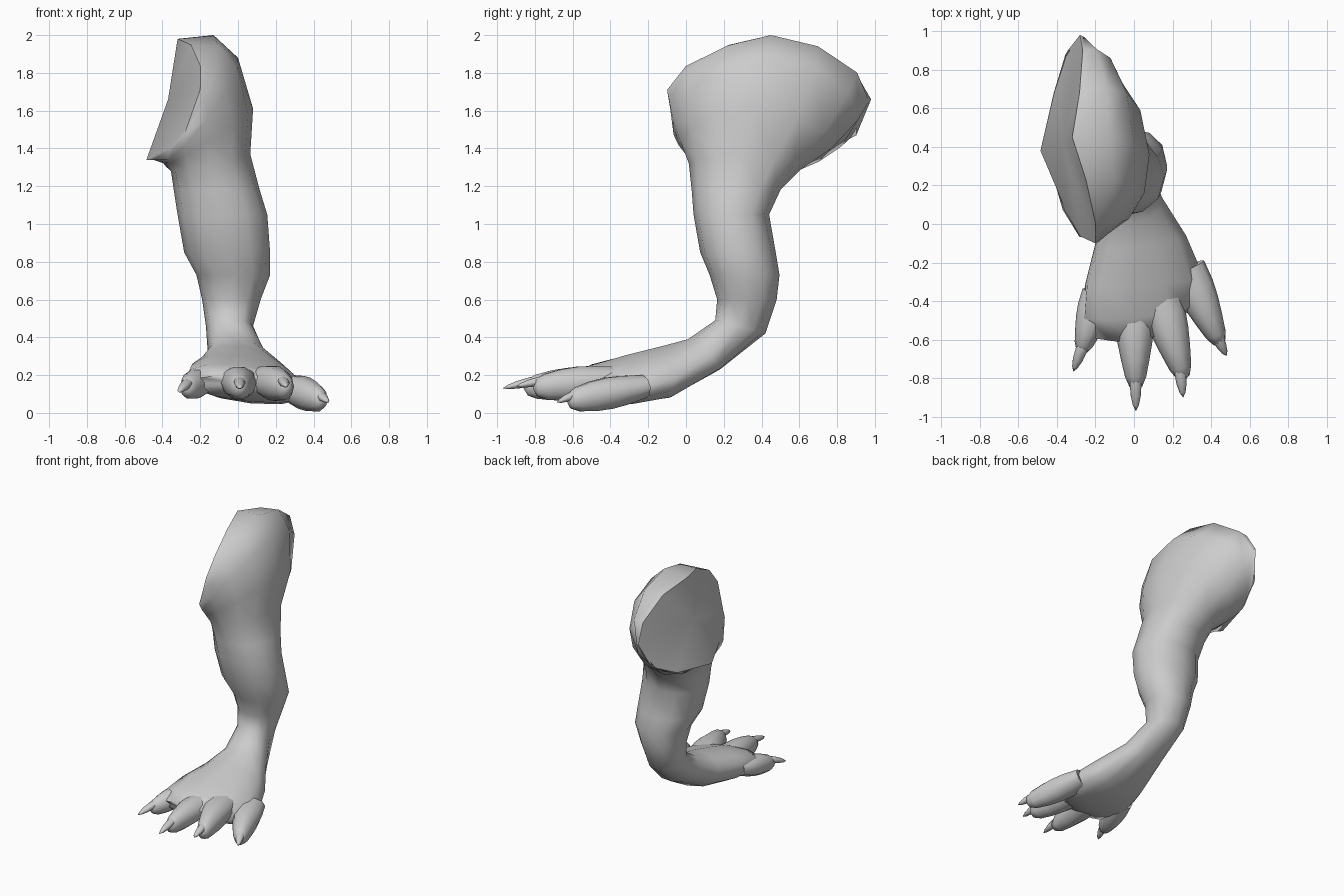
import bpy, bmesh
from math import sin, cos, pi, radians, copysign
from mathutils import Vector as V

if "Cube" in bpy.data.objects:
    bpy.data.objects.remove(bpy.data.objects["Cube"])

SIDES = 12


def power(v, p):
    return copysign(abs(v) ** p, v) if abs(v) > 1e-6 else 0.0


def section(inner, outer, front, back, p_in=0.9, p_out=0.9):
    """Ring through four extreme points; exponents set how square each half is."""
    i, o, f, b = map(V, (inner, outer, front, back))
    c = (i + o) / 2
    ring = []
    for k in range(SIDES):
        t = 2 * pi * k / SIDES
        p = p_out if cos(t) > 0 else p_in
        s = power(sin(t), p)
        ring.append(c + (o - c) * power(cos(t), p) + ((b - c) * s if s > 0 else (f - c) * -s))
    return ring


def disc(c, direction, rx, rz, n=10):
    """Elliptical ring at right angles to a direction."""
    side = direction.cross(V((0, 0, 1))).normalized()
    up = side.cross(direction).normalized()
    return [c + side * rx * cos(2 * pi * k / n) + up * rz * sin(2 * pi * k / n) for k in range(n)]


def loft(name, rings, start, end, angle=60):
    """Skin rings and close both ends with a fan around a centre point."""
    bm = bmesh.new()
    rows = [[bm.verts.new(p) for p in r] for r in rings]
    n = len(rows[0])
    for a, b in zip(rows, rows[1:]):
        for k in range(n):
            bm.faces.new((a[k], a[(k + 1) % n], b[(k + 1) % n], b[k]))
    for row, tip in ((rows[0], start), (rows[-1], end)):
        c = bm.verts.new(tip)
        for k in range(n):
            bm.faces.new((row[k], row[(k + 1) % n], c))
    bmesh.ops.recalc_face_normals(bm, faces=bm.faces)
    me = bpy.data.meshes.new(name)
    bm.to_mesh(me)
    bm.free()
    ob = bpy.data.objects.new(name, me)
    bpy.context.collection.objects.link(ob)
    bpy.ops.object.select_all(action='DESELECT')
    ob.select_set(True)
    bpy.context.view_layer.objects.active = ob
    bpy.ops.object.shade_smooth_by_angle(angle=radians(angle))
    return ob


# Thigh: rings tilt from the hip opening down to the knee
thigh = [
    section((-.485, .38, 1.34), (-.32, .45, 1.98), (-.20, -.10, 1.71), (-.28, .98, 1.66), .75, 1.25),
    section((-.45, .35, 1.34), (-.13, .45, 2.0), (-.18, -.09, 1.66), (-.26, .97, 1.65), .8, 1.15),
    section((-.42, .33, 1.33), (.0, .42, 1.88), (-.16, -.07, 1.56), (-.23, .91, 1.55), .9, 1.0),
    section((-.39, .31, 1.32), (.08, .36, 1.61), (-.15, -.03, 1.44), (-.19, .77, 1.40)),
    section((-.355, .28, 1.28), (.065, .3, 1.37), (-.15, .015, 1.32), (-.15, .61, 1.29)),
]
# Shin: level rings as z, x range, y range
shin = []
for z, x0, x1, y0, y1 in ((1.18, -.34, .115, .03, .50), (1.05, -.32, .155, .04, .44),
                          (.85, -.285, .17, .075, .475), (.73, -.22, .17, .125, .495),
                          (.60, -.19, .12, .165, .48)):
    xm, ym = (x0 + x1) / 2, (y0 + y1) / 2
    shin.append(section((x0, ym, z), (x1, ym, z), (xm, y0, z), (xm, y1, z)))
# Foot: rings swing forward and flatten towards the toes
foot = [
    section((-.17, .28, .46), (.08, .28, .46), (-.04, .155, .49), (-.04, .42, .42)),
    section((-.16, .1, .32), (.15, .13, .30), (.0, .01, .39), (.0, .18, .23)),
    section((-.20, -.1, .22), (.27, -.06, .18), (.01, -.12, .355), (.05, -.09, .08)),
    section((-.25, -.3, .18), (.36, -.27, .12), (.0, -.32, .305), (.07, -.3, .05)),
    section((-.28, -.46, .17), (.33, -.40, .11), (.0, -.49, .255), (.06, -.44, .06)),
    section((-.24, -.56, .16), (.22, -.50, .14), (.02, -.60, .20), (.03, -.57, .11)),
]
loft("leg", thigh + shin + foot, (-.37, .43, 1.66), (.02, -.61, .155), 65)

# Toes with claws: base, end, claw tip, thickness
TOES = [
    ((-.18, -.36, .18), (-.275, -.67, .125), (-.315, -.765, .11), .075),
    ((.00, -.40, .18), (.01, -.86, .13), (.01, -.97, .13), .085),
    ((.13, -.36, .18), (.26, -.81, .13), (.255, -.90, .14), .09),
    ((.27, -.23, .14), (.45, -.63, .06), (.48, -.685, .055), .085),
]
# Toe profile: position along toe, width factor, height factor
PROFILE = [(0, 1.2, .75), (.25, 1.2, .95), (.45, 1.08, 1.03), (.65, .88, .98), (.85, .65, .8), (.96, .4, .5)]
for n, (a, b, tip, r) in enumerate(TOES, 1):
    a, b, tip = V(a), V(b), V(tip)
    d = (b - a).normalized()
    loft(f"toe_{n}", [disc(a.lerp(b, t), d, r * w, r * h) for t, w, h in PROFILE], a, b)
    root = a.lerp(b, .80) + V((0, 0, r * .45))
    c = (tip - root).normalized()
    rings = [disc(root.lerp(tip, t), c, .031 * k, .024 * k, 8)
             for t, k in ((0, .7), (.25, 1), (.6, .85), (.85, .5))]
    loft(f"claw_{n}", rings, root - c * .02, tip)
